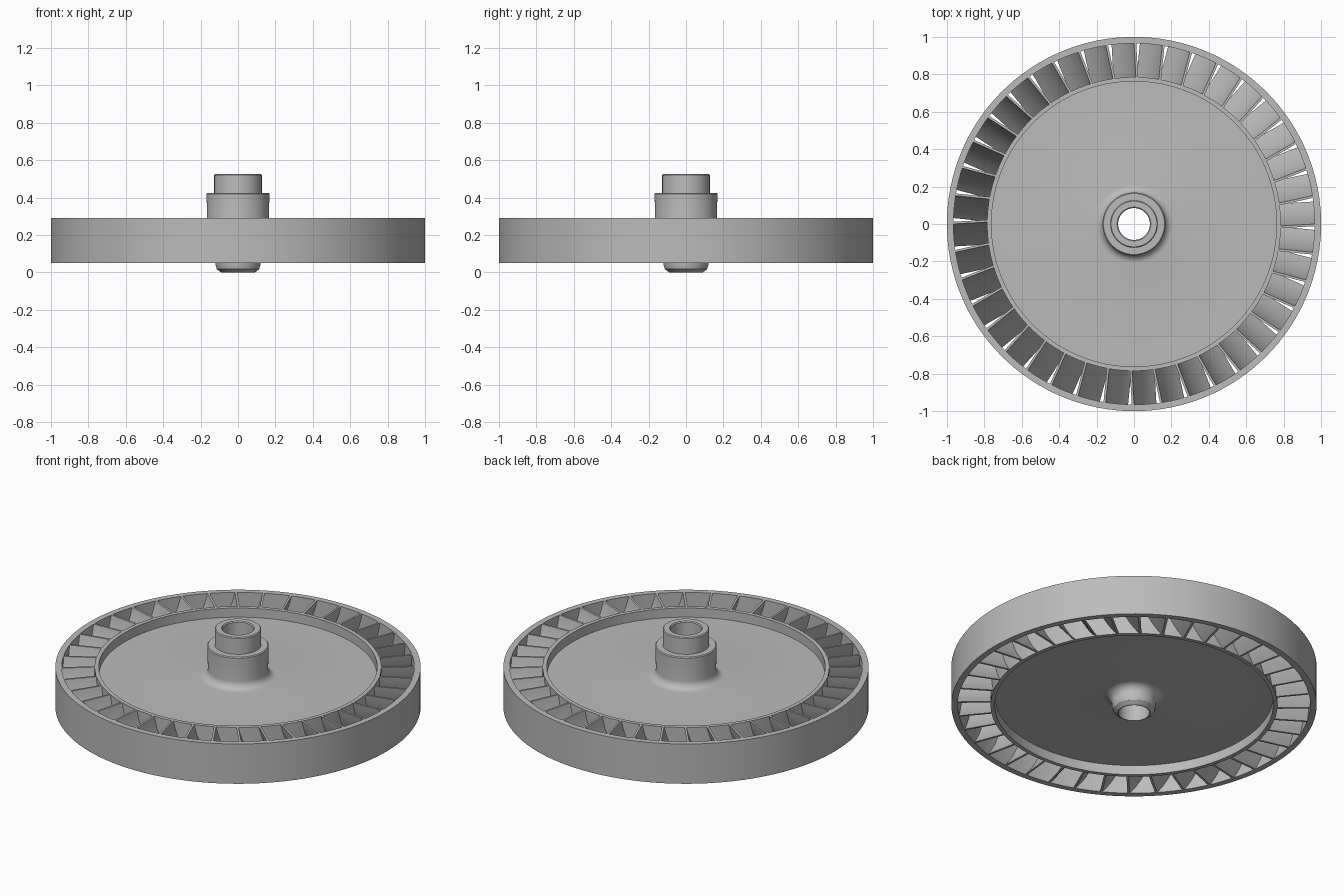
import bpy, bmesh, math
from mathutils import Matrix, Vector

if "Cube" in bpy.data.objects:
    bpy.data.objects.remove(bpy.data.objects["Cube"], do_unlink=True)

steel = bpy.data.materials.new("grey_metal")
steel.use_nodes = True
steel.diffuse_color = (0.5, 0.5, 0.5, 1)
steel.node_tree.nodes["Principled BSDF"].inputs["Base Color"].default_value = (0.5, 0.5, 0.5, 1)

BOTTOM, TOP = 0.05, 0.29
SEGMENTS = 128
BLADES = 40


def finish(name, bm):
    bmesh.ops.recalc_face_normals(bm, faces=bm.faces)
    mesh = bpy.data.meshes.new(name)
    bm.to_mesh(mesh)
    bm.free()
    mesh.materials.append(steel)
    obj = bpy.data.objects.new(name, mesh)
    bpy.context.collection.objects.link(obj)
    bpy.ops.object.select_all(action="DESELECT")
    obj.select_set(True)
    bpy.context.view_layer.objects.active = obj
    bpy.ops.object.shade_smooth_by_angle(angle=math.radians(30))
    return obj


def lathe(name, profile):
    """Turn a closed (radius, height) profile around the z axis."""
    bm = bmesh.new()
    rings = []
    for i in range(SEGMENTS):
        a = math.tau * i / SEGMENTS
        rings.append([bm.verts.new((r * math.cos(a), r * math.sin(a), z)) for r, z in profile])
    n = len(profile)
    for i, ring in enumerate(rings):
        nxt = rings[(i + 1) % SEGMENTS]
        for j in range(n):
            k = (j + 1) % n
            bm.faces.new((ring[j], nxt[j], nxt[k], ring[k]))
    return finish(name, bm)


def fillet(r, z, size, sign, steps=6):
    """Concave fillet from the disc face (z) onto a hub of radius r."""
    pts = []
    for i in range(steps + 1):
        a = math.pi / 2 * i / steps
        pts.append((r + size * (1 - math.sin(a)), z + sign * size * (1 - math.cos(a))))
    return pts


# Outer rim band
lathe("outer_rim", [(0.965, BOTTOM), (1, BOTTOM), (1, TOP), (0.965, TOP)])

# Inner rim, recessed disc and stepped hub in one turned body
bore = 0.085
upper = fillet(0.165, 0.235, 0.045, 1)
lower = fillet(0.12, 0.107, 0.05, -1)
lathe("disc_and_hub",
      [(0.785, BOTTOM), (0.785, TOP), (0.762, TOP), (0.762, 0.235)]
      + upper
      + [(0.168, 0.42), (0.163, 0.425), (0.127, 0.425), (0.127, 0.52), (0.122, 0.525),
         (0.09, 0.525), (bore, 0.52), (bore, 0), (0.09, 0), (0.113, 0.018), (0.12, 0.04)]
      + lower[::-1]
      + [(0.762, 0.107), (0.762, BOTTOM)])

# Curved blades: steep at the top edge, sweeping flatter towards the bottom
steps, half, thick = 10, 0.06, 0.006
start, end = math.radians(12), math.radians(45)
line, point = [], Vector((0, 0))
for i in range(steps + 1):
    line.append(point.copy())
    lean = start + (end - start) * (i + 0.5) / steps
    point += Vector((math.sin(lean), -math.cos(lean)))
width, drop = line[-1].x, -line[-1].y
line = [Vector((-half + p.x / width * 2 * half, TOP + p.y / drop * (TOP - BOTTOM))) for p in line]
section = [p - Vector((thick, 0)) for p in line] + [p + Vector((thick, 0)) for p in reversed(line)]

bm = bmesh.new()
for b in range(BLADES):
    turn = Matrix.Rotation(math.radians(3.2) + math.tau * b / BLADES, 3, "Z")
    inner, outer = ([bm.verts.new(turn @ Vector((r, y, z))) for y, z in section]
                    for r in (0.775, 0.972))
    n = len(section)
    for j in range(n):
        k = (j + 1) % n
        bm.faces.new((inner[j], inner[k], outer[k], outer[j]))
    bm.faces.new(inner)
    bm.faces.new(outer)
finish("turbine_blades", bm)
